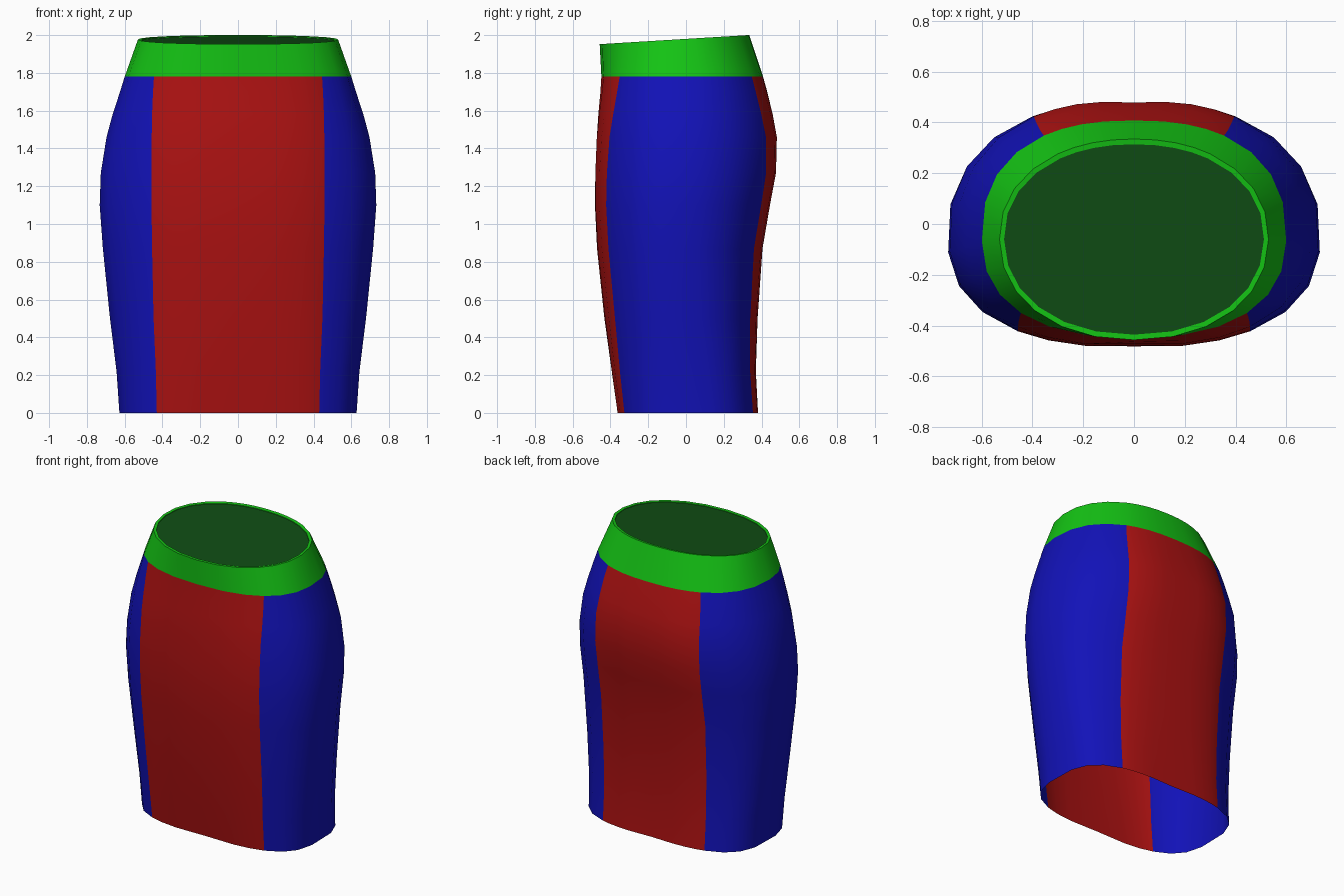
import bpy, bmesh, math

if "Cube" in bpy.data.objects:
    bpy.data.objects.remove(bpy.data.objects["Cube"])


def material(name, rgb):
    m = bpy.data.materials.new(name)
    m.diffuse_color = (*rgb, 1.0)
    m.use_nodes = True
    m.node_tree.nodes["Principled BSDF"].inputs["Base Color"].default_value = m.diffuse_color
    return m


RED = material("red panel", (0.42, 0.006, 0.006))
BLUE = material("blue panel", (0.006, 0.006, 0.48))
GREEN = material("green waistband", (0.007, 0.55, 0.007))
DARK = material("dark green lining", (0.005, 0.075, 0.007))

NF, NS, NB = 3, 7, 4      # segments in half front panel, side panel, half back panel
HALF = NF + NS + NB
N = 2 * HALF


def ring(z, a, yf, yb, yc, p, xf, xb, dent=0.0, slope=0.0):
    """Rounded-box cross-section; vertex 0 is front centre, seams at x = xf and xb."""
    af = math.asin((xf / a) ** (p / 2))
    ab = math.asin((xb / a) ** (p / 2))
    angles = [af * i / NF for i in range(NF)]
    angles += [af + (math.pi - ab - af) * i / NS for i in range(NS)]
    angles += [math.pi - ab + ab * i / NB for i in range(NB + 1)]
    half = []
    for t in angles:
        x = a * abs(math.sin(t)) ** (2 / p)
        c = math.cos(t)
        depth = (yc - yf) if c > 0 else (yb - yc)
        y = yc - math.copysign(abs(c) ** (2 / p), c) * depth
        y -= math.copysign(dent, y) * math.exp(-(x / 0.13) ** 2)
        half.append((x, y, z + slope * y))
    half[0] = (0.0, *half[0][1:])
    half[-1] = (0.0, *half[-1][1:])
    return half + [(-x, y, zz) for x, y, zz in half[-2:0:-1]]


def loft(name, rings, mats, rule=lambda i: 0, cap=False):
    bm = bmesh.new()
    rows = [[bm.verts.new(v) for v in r] for r in rings]
    for lo, hi in zip(rows, rows[1:]):
        for i in range(N):
            j = (i + 1) % N
            f = bm.faces.new((lo[i], lo[j], hi[j], hi[i]))
            f.material_index = rule(i)
    if cap:
        bm.faces.new(rows[-1])
    mesh = bpy.data.meshes.new(name)
    bm.to_mesh(mesh)
    bm.free()
    for m in mats:
        mesh.materials.append(m)
    ob = bpy.data.objects.new(name, mesh)
    bpy.context.collection.objects.link(ob)
    bpy.ops.object.select_all(action='DESELECT')
    ob.select_set(True)
    bpy.context.view_layer.objects.active = ob
    bpy.ops.object.shade_smooth_by_angle(angle=math.radians(40))
    return ob


def panel(i):
    """Side panels are blue, front and back are red."""
    k = i if i < HALF else N - 1 - i
    return 1 if NF <= k < NF + NS else 0


# Skirt body: z, half width, front y, back y, widest y, squareness, seam x, dent
body = [
    (0.00, 0.630, -0.367, 0.385, 0.00, 3.1, 0.430, 0.390, 0.008),
    (0.22, 0.645, -0.398, 0.373, -0.01, 2.9, 0.435, 0.390, 0.005),
    (0.50, 0.680, -0.435, 0.382, -0.03, 2.6, 0.447, 0.395, 0.003),
    (0.87, 0.718, -0.474, 0.408, -0.05, 2.45, 0.455, 0.400, 0.003),
    (1.10, 0.735, -0.488, 0.450, -0.05, 2.4, 0.458, 0.400, 0.006),
    (1.27, 0.729, -0.489, 0.484, -0.05, 2.35, 0.458, 0.400, 0.010),
    (1.46, 0.698, -0.482, 0.489, -0.05, 2.35, 0.457, 0.395, 0.010),
    (1.58, 0.665, -0.470, 0.465, -0.05, 2.35, 0.455, 0.385, 0.006),
    (1.70, 0.625, -0.455, 0.432, -0.05, 2.4, 0.450, 0.370, 0.002),
]
waist = (1.78, 0.600, -0.448, 0.408, -0.05, 2.4, 0.445, 0.355)
loft("skirt_body", [ring(*r) for r in body + [waist]], [RED, BLUE], panel)

# Waistband: tapers to a rim that slopes up to the back, with a thin folded lip
rim = ring(1.98, 0.530, -0.457, 0.335, -0.055, 2.15, 0.390, 0.300, 0, 0.061)
lip = ring(1.978, 0.512, -0.436, 0.314, -0.055, 2.15, 0.377, 0.290, 0, 0.061)
inner = ring(1.970, 0.512, -0.436, 0.314, -0.055, 2.15, 0.377, 0.290, 0, 0.061)
loft("waistband", [ring(*waist), rim, lip, inner], [GREEN])

# Dark lining closing the waist opening just below the rim
outer = ring(1.973, 0.513, -0.437, 0.315, -0.055, 2.15, 0.377, 0.290, 0, 0.061)
middle = ring(1.973, 0.250, -0.246, 0.130, -0.055, 2.15, 0.180, 0.140, 0, 0.061)
loft("waist_lining", [outer, middle], [DARK], cap=True)
